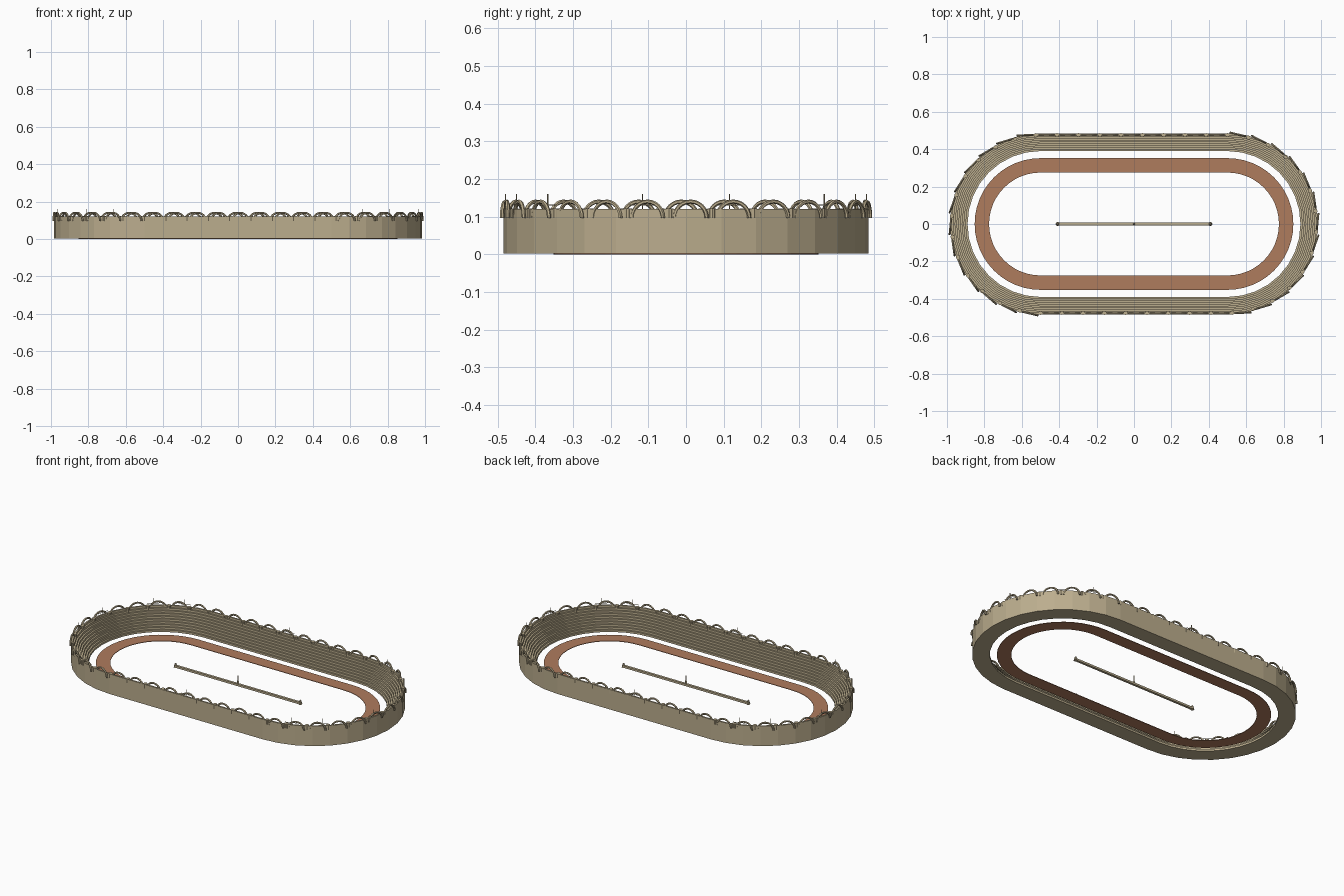
import bpy, bmesh, math
from mathutils import Vector, Matrix

if "Cube" in bpy.data.objects:
    bpy.data.objects.remove(bpy.data.objects["Cube"])

HALF = 0.5      # half length of the straight sides
R_ARC = 0.479   # radius of the arcade line


def material(name, rgb):
    m = bpy.data.materials.new(name)
    m.diffuse_color = (*rgb, 1)
    m.use_nodes = True
    m.node_tree.nodes["Principled BSDF"].inputs["Base Color"].default_value = m.diffuse_color
    return m


STONE = material("tan stone", (0.50, 0.42, 0.27))
SAND = material("red brown sand", (0.43, 0.20, 0.11))


def finish(name, bm, mat):
    bmesh.ops.recalc_face_normals(bm, faces=bm.faces)
    me = bpy.data.meshes.new(name)
    bm.to_mesh(me)
    bm.free()
    me.materials.append(mat)
    ob = bpy.data.objects.new(name, me)
    bpy.context.collection.objects.link(ob)
    return ob


def oval(r, segs=16):
    pts = []
    for cx, start in ((HALF, -math.pi / 2), (-HALF, math.pi / 2)):
        for i in range(segs + 1):
            a = start + math.pi * i / segs
            pts.append((cx + r * math.cos(a), r * math.sin(a)))
    return pts


def sweep_oval(name, profile, mat, segs=16):
    """Sweep a closed (radius, height) profile round the oval."""
    bm = bmesh.new()
    rings = [[bm.verts.new((x, y, z)) for x, y in oval(r, segs)] for r, z in profile]
    n = len(rings[0])
    for k, a in enumerate(rings):
        b = rings[(k + 1) % len(rings)]
        for i in range(n):
            j = (i + 1) % n
            bm.faces.new((a[i], a[j], b[j], b[i]))
    return finish(name, bm, mat)


def along(s, r=R_ARC):
    """Frame on the oval at distance s, starting at the front left corner."""
    arc = math.pi * r
    s %= 4 * HALF + 2 * arc
    if s < 2 * HALF:
        p, a = Vector((-HALF + s, -r, 0)), 0
    elif s < 2 * HALF + arc:
        a = (s - 2 * HALF) / r
        p = Vector((HALF + r * math.sin(a), -r * math.cos(a), 0))
    elif s < 4 * HALF + arc:
        p, a = Vector((HALF - (s - 2 * HALF - arc), r, 0)), math.pi
    else:
        a = math.pi + (s - 4 * HALF - arc) / r
        p = Vector((-HALF + r * math.sin(a), -r * math.cos(a), 0))
    return Matrix.Translation(p) @ Matrix.Rotation(a, 4, 'Z')


def box(bm, center, size, m=Matrix()):
    bmesh.ops.create_cube(bm, size=1, matrix=m @ Matrix.Translation(center)
                          @ Matrix.Diagonal((*size, 1)))


def cone(bm, center, r1, r2, h, sides, m=Matrix()):
    bmesh.ops.create_cone(bm, cap_ends=True, segments=sides, radius1=r1, radius2=r2,
                          depth=h, matrix=m @ Matrix.Translation(center))


def arch(bm, m, cx, cz, r, t, segs=12, sides=6):
    """Half ring standing in the local xz plane."""
    rings = []
    for i in range(segs + 1):
        a = math.pi * i / segs
        ring = []
        for j in range(sides):
            b = 2 * math.pi * j / sides
            q = r + t * math.cos(b)
            ring.append(bm.verts.new(m @ Vector((cx + q * math.cos(a), t * math.sin(b),
                                                 cz + q * math.sin(a)))))
        rings.append(ring)
    for a, b in zip(rings, rings[1:]):
        for j in range(sides):
            k = (j + 1) % sides
            bm.faces.new((a[j], a[k], b[k], b[j]))
    bm.faces.new(rings[0])
    bm.faces.new(rings[-1])


# stepped seating with a plain outer wall
ROWS, R_IN, R_OUT, BASE, TOP = 10, 0.39, 0.485, 0.002, 0.12
prof = [(R_IN, BASE)]
for i in range(ROWS):
    z = BASE + (TOP - BASE) * (i + 1) / ROWS
    prof += [(R_IN + (R_OUT - R_IN) * i / ROWS, z),
             (R_IN + (R_OUT - R_IN) * (i + 1) / ROWS, z)]
prof.append((R_OUT, BASE))
sweep_oval("seating_stand", prof, STONE)

# flat racing track
sweep_oval("track", [(0.275, 0), (0.275, 0.003), (0.352, 0.003), (0.352, 0)], SAND, 24)

# arcade and its columns round the rim
COUNT = 44
STEP = (4 * HALF + 2 * math.pi * R_ARC) / COUNT
arches, columns = bmesh.new(), bmesh.new()
for i in range(COUNT):
    m = along(i * STEP)
    arch(arches, m, STEP / 2, 0.097, 0.043, 0.0055)
    cone(columns, (0, 0.004, 0.109), 0.011, 0.011, 0.026, 10, m)
finish("rim_arches", arches, STONE)
finish("rim_columns", columns, STONE)

# thin masts with cross bars
masts = bmesh.new()
ends = [math.radians(d) for d in (20, 40, 76, 104, 140, 160)]
arc = math.pi * R_ARC
spots = [HALF, 3 * HALF + arc]
spots += [2 * HALF + a * R_ARC for a in ends]
spots += [4 * HALF + arc + a * R_ARC for a in ends]
for s in spots:
    m = along(s)
    box(masts, (0, 0, 0.138), (0.0025, 0.0025, 0.044), m)
    box(masts, (0, 0, 0.131), (0.07, 0.002, 0.002), m)
finish("rim_masts", masts, STONE)

# central barrier with end posts and an obelisk
spine = bmesh.new()
box(spine, (0, 0, 0.006), (0.82, 0.014, 0.012))
finish("central_barrier", spine, STONE)
posts = bmesh.new()
for sx in (-1, 1):
    cone(posts, (sx * 0.408, 0, 0.012), 0.011, 0.004, 0.024, 8)
finish("turning_posts", posts, STONE)
ob = bmesh.new()
cone(ob, (0, 0, 0.034), 0.006, 0.003, 0.046, 4)
cone(ob, (0, 0, 0.0595), 0.003, 0, 0.005, 4)
finish("obelisk", ob, STONE)
